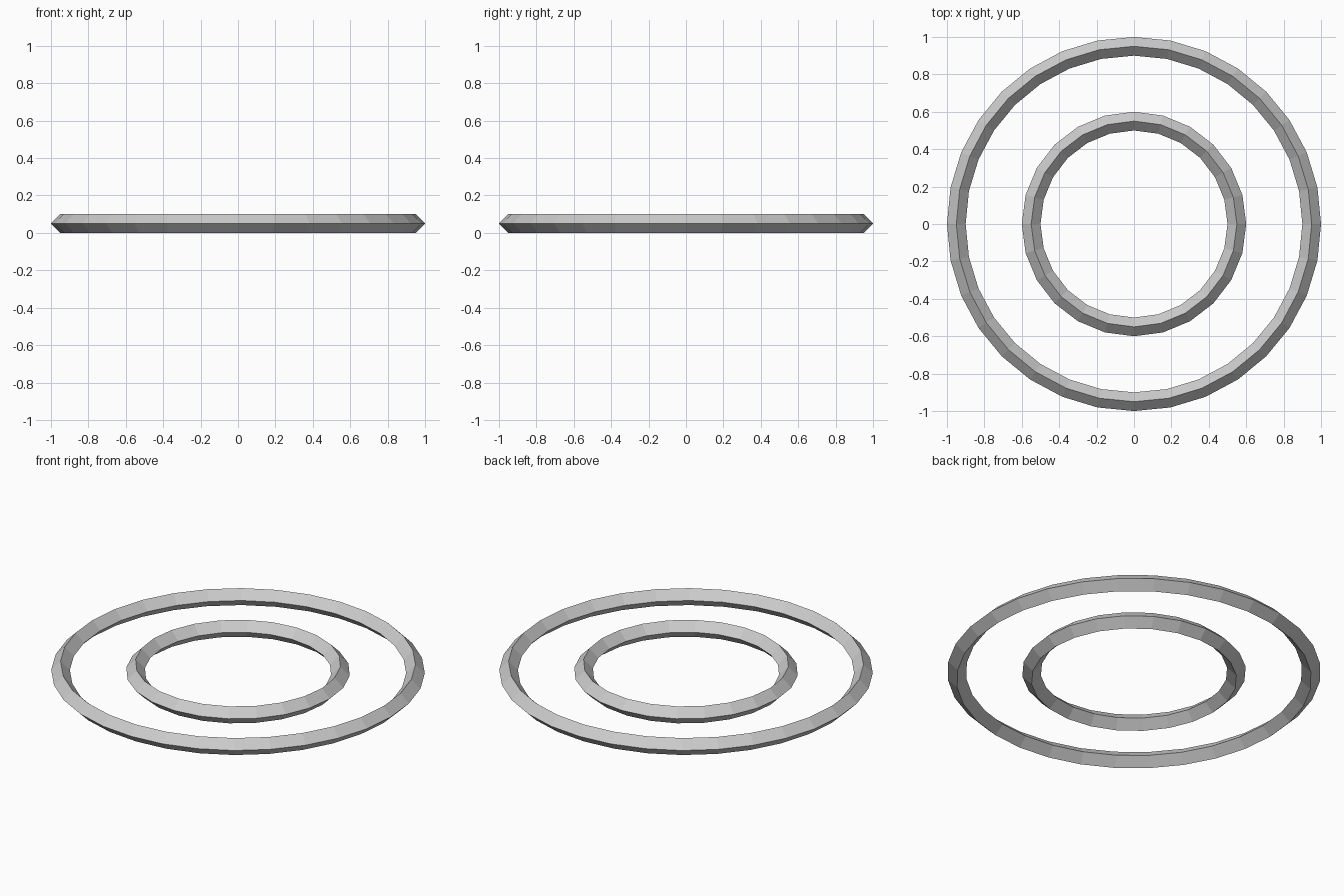
import bpy

if "Cube" in bpy.data.objects:
    bpy.data.objects.remove(bpy.data.objects["Cube"])


def ring(name, radius, sides):
    # Low-poly ring with a diamond cross-section, resting on z = 0
    bpy.ops.mesh.primitive_torus_add(
        major_radius=radius, minor_radius=0.05,
        major_segments=sides, minor_segments=4,
        location=(0, 0, 0.05))
    obj = bpy.context.object
    obj.name = name
    bpy.ops.object.shade_flat()
    return obj


# Two concentric rings
ring("outer_ring", 0.95, 32)
ring("inner_ring", 0.55, 24)
